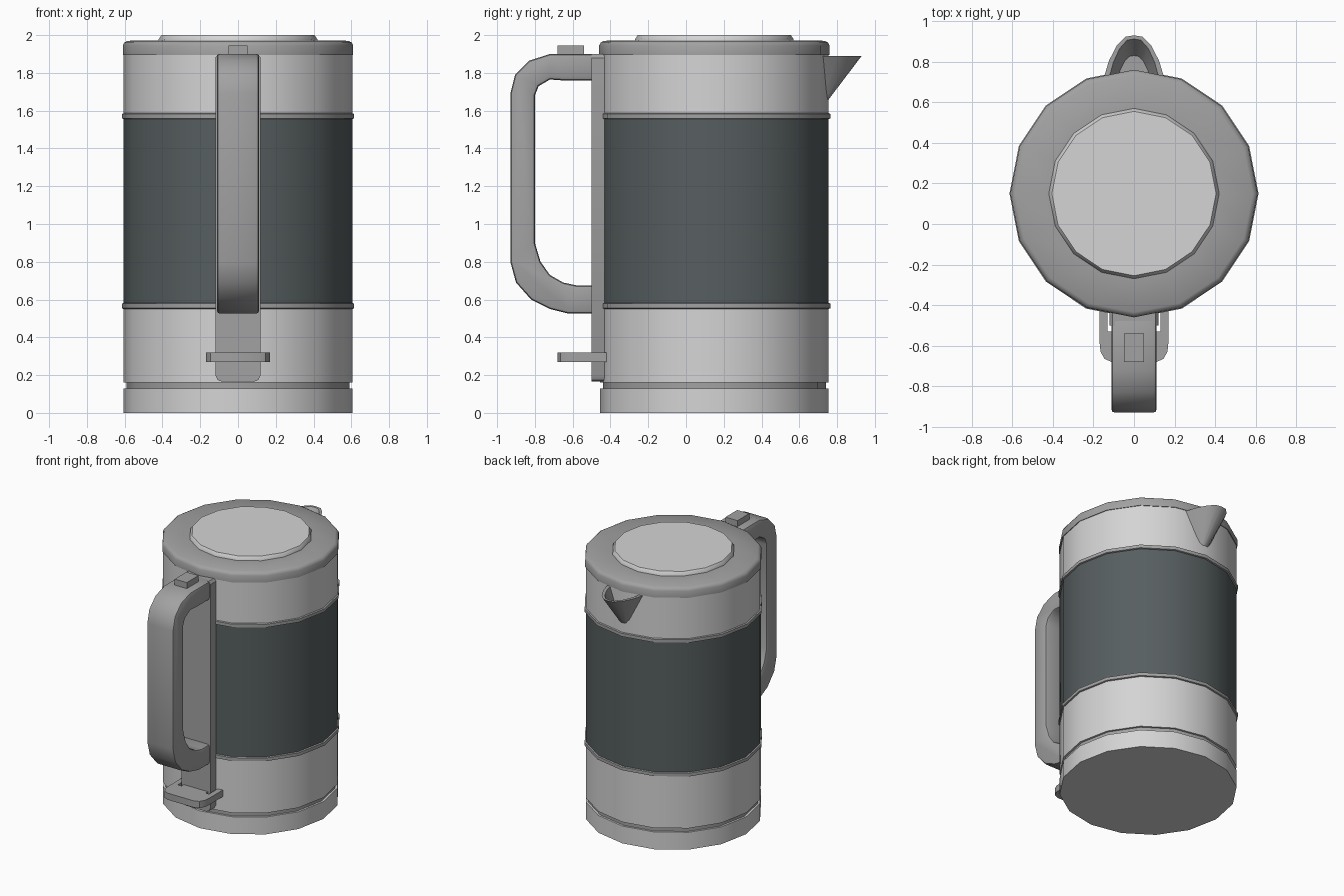
import bpy, bmesh, math
from mathutils import Vector

if "Cube" in bpy.data.objects:
    bpy.data.objects.remove(bpy.data.objects["Cube"])

def mat(name, c):
    m = bpy.data.materials.new(name)
    m.diffuse_color = (*c, 1)
    m.use_nodes = True
    m.node_tree.nodes["Principled BSDF"].inputs["Base Color"].default_value = m.diffuse_color
    return m

LIGHT = mat("light_steel", (0.66, 0.66, 0.66))
GREY = mat("mid_grey", (0.36, 0.36, 0.36))
DARK = mat("dark_slate", (0.095, 0.113, 0.116))
CY = 0.15  # body axis in y

def finish(name, bm, m, bevel=0, seg=2, limit=50):
    bmesh.ops.recalc_face_normals(bm, faces=bm.faces)
    me = bpy.data.meshes.new(name)
    bm.to_mesh(me)
    bm.free()
    me.materials.append(m)
    o = bpy.data.objects.new(name, me)
    bpy.context.collection.objects.link(o)
    bpy.ops.object.select_all(action='DESELECT')
    o.select_set(True)
    bpy.context.view_layer.objects.active = o
    if bevel:
        b = o.modifiers.new("bevel", 'BEVEL')
        b.width, b.segments = bevel, seg
        b.limit_method, b.angle_limit = 'ANGLE', math.radians(limit)
        bpy.ops.object.modifier_apply(modifier="bevel")
    bpy.ops.object.shade_smooth_by_angle(angle=math.radians(35))
    return o

def lathe(name, prof, m, n=16):
    """Closed turned solid from (radius, z) points."""
    bm = bmesh.new()
    rings = [[bm.verts.new((r * math.cos(2 * math.pi * i / n),
                            CY + r * math.sin(2 * math.pi * i / n), z))
              for i in range(n)] for r, z in prof]
    for a, b in zip(rings, rings[1:]):
        for i in range(n):
            j = (i + 1) % n
            bm.faces.new((a[i], a[j], b[j], b[i]))
    bm.faces.new(rings[0])
    bm.faces.new(rings[-1])
    return finish(name, bm, m)

def prism(name, pts, depth, m, **kw):
    """Polygon of 3D points extruded along depth."""
    bm = bmesh.new()
    f = bm.faces.new([bm.verts.new(p) for p in pts])
    r = bmesh.ops.extrude_face_region(bm, geom=[f])
    vs = [v for v in r['geom'] if isinstance(v, bmesh.types.BMVert)]
    bmesh.ops.translate(bm, vec=Vector(depth), verts=vs)
    return finish(name, bm, m, **kw)

# body bands, bottom to top
lathe("base", [(0.605, 0), (0.605, 0.13)], LIGHT)
lathe("base_groove", [(0.59, 0.12), (0.59, 0.17)], GREY)
lathe("lower_band", [(0.605, 0.16), (0.605, 0.56)], LIGHT)
lathe("dark_body", [(0.605, 0.56), (0.605, 1.57)], DARK)
lathe("upper_band", [(0.605, 1.57), (0.605, 1.90)], LIGHT)
for name, z in (("lower_ring", 0.55), ("upper_ring", 1.555)):
    lathe(name, [(0.605, z), (0.614, z + 0.004), (0.614, z + 0.028), (0.605, z + 0.032)], GREY)

# lid with rounded rim and raised disc
lathe("lid", [(0.61, 1.895), (0.61, 1.945), (0.602, 1.96), (0.585, 1.97), (0.40, 1.972)], GREY)
lathe("lid_disc", [(0.42, 1.965), (0.42, 1.978), (0.405, 2.0)], LIGHT)

# handle loop, side profile in y/z
outer = [(-0.46, 1.90), (-0.72, 1.90), (-0.83, 1.865), (-0.905, 1.79), (-0.93, 1.69),
         (-0.93, 0.80), (-0.90, 0.69), (-0.82, 0.60), (-0.72, 0.55), (-0.62, 0.525), (-0.46, 0.525)]
inner = [(-0.46, 0.675), (-0.58, 0.675), (-0.65, 0.69), (-0.72, 0.73), (-0.77, 0.80), (-0.80, 0.90),
         (-0.80, 1.68), (-0.78, 1.73), (-0.72, 1.765), (-0.65, 1.76), (-0.46, 1.76)]
prism("handle", [(-0.112, y, z) for y, z in outer + inner], (0.224, 0, 0), GREY, bevel=0.018)

# back plate of the handle with rounded lower corners
low = [(0.12, 0.20), (0.108, 0.175), (0.085, 0.165)]
half = [(0.105, 1.90), (0.12, 1.88)] + low
plate = half + [(-x, z) for x, z in reversed(half)]
prism("handle_plate", [(x, -0.50, z) for x, z in plate], (0, 0.10, 0), GREY)

# lid release button
prism("button", [(sx * 0.05, y, 1.89) for sx, y in ((-1, -0.68), (1, -0.68), (1, -0.54), (-1, -0.54))],
      (0, 0, 0.055), GREY)

# U-shaped lever around the plate
half = [(0.13, -0.42), (0.13, -0.53)]
half = [(0.11, -0.68), (0.145, -0.665), (0.165, -0.63), (0.17, -0.58), (0.17, -0.42)] + half
lever = half + [(-x, y) for x, y in reversed(half)]
prism("lever", [(x, y, 0.27) for x, y in lever], (0, 0, 0.05), GREY)
prism("lever_web", [(sx * 0.10, y, 0.272) for sx, y in ((-1, -0.54), (1, -0.54), (1, -0.48), (-1, -0.48))],
      (0, 0, 0.046), GREY)

# hollow pouring spout: outer shell, rim, inner wall, floor
def arc(w, y0, y1, z):
    side = [(1, 0), (0.8, 0.45), (0.55, 0.78), (0.27, 0.97)]
    full = side + [(0, 1)] + [(-a, b) for a, b in reversed(side)]
    return [(a * w, y0 + b * (y1 - y0), z) for a, b in full]

bm = bmesh.new()
rows = [[bm.verts.new(p) for p in arc(*a)] for a in (
    (0.045, 0.72, 0.748, 1.65), (0.155, 0.70, 0.93, 1.89),
    (0.128, 0.70, 0.912, 1.89), (0.085, 0.70, 0.83, 1.78))]
for a, b in zip(rows, rows[1:]):
    for i in range(len(a) - 1):
        bm.faces.new((a[i], a[i + 1], b[i + 1], b[i]))
bm.faces.new(rows[0])
bm.faces.new(rows[-1])
finish("spout", bm, GREY)
